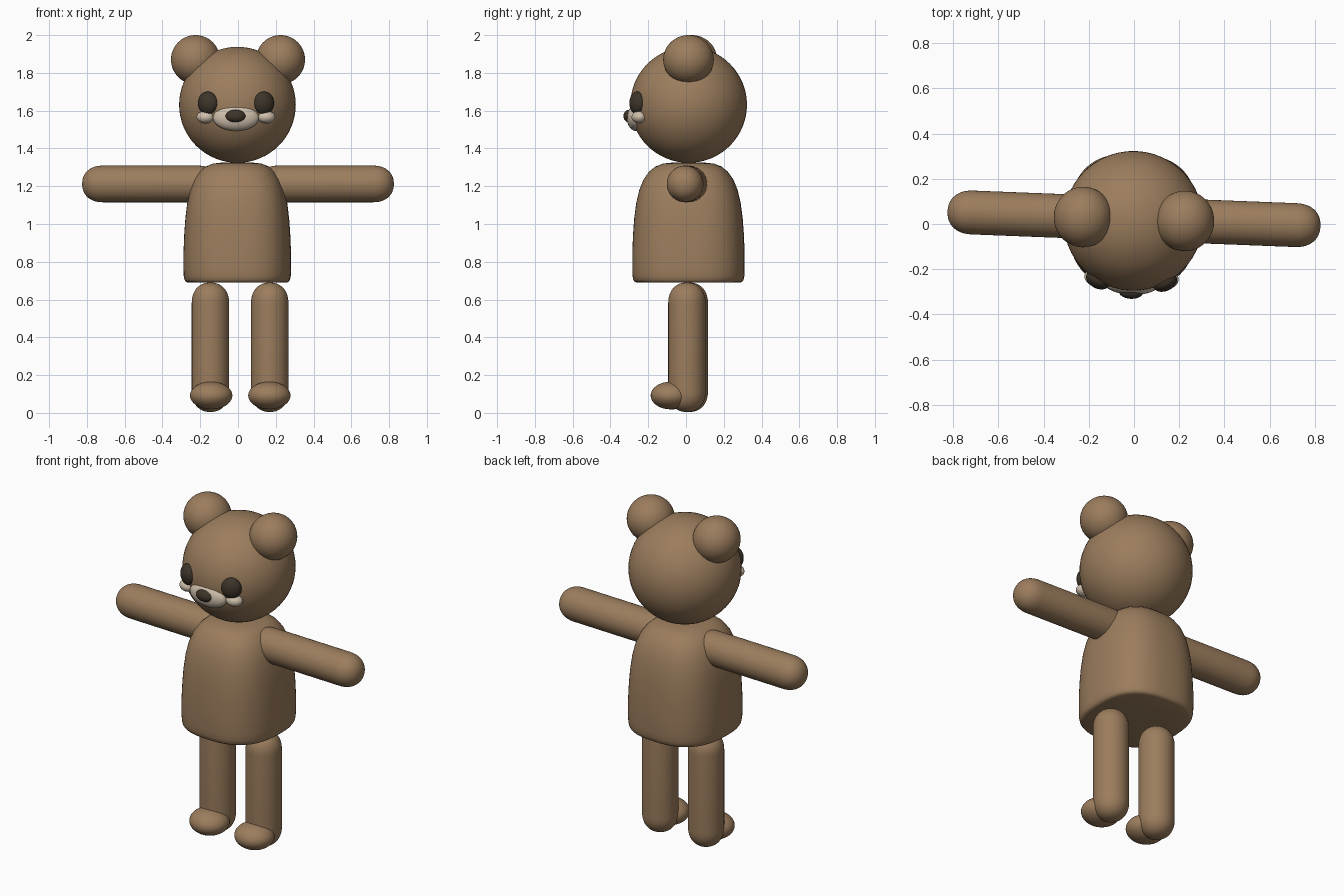
import bpy, bmesh, math
from mathutils import Matrix, Vector

cube = bpy.data.objects.get("Cube")
if cube:
    bpy.data.objects.remove(cube, do_unlink=True)

TURN = -0.039  # slight twist of the whole figure


def material(name, rgb):
    mat = bpy.data.materials.new(name)
    mat.use_nodes = True
    mat.diffuse_color = (*rgb, 1)
    mat.node_tree.nodes["Principled BSDF"].inputs["Base Color"].default_value = (*rgb, 1)
    return mat


BROWN = material("brown fur", (0.33, 0.205, 0.11))
CREAM = material("cream muzzle", (0.62, 0.52, 0.41))
DARK = material("dark brown", (0.047, 0.035, 0.023))


def finish(bm, name, mat, matrix):
    bmesh.ops.recalc_face_normals(bm, faces=bm.faces)
    mesh = bpy.data.meshes.new(name)
    bm.to_mesh(mesh)
    bm.free()
    mesh.materials.append(mat)
    for face in mesh.polygons:
        face.use_smooth = True
    obj = bpy.data.objects.new(name, mesh)
    obj.matrix_world = matrix
    bpy.context.collection.objects.link(obj)
    return obj


def ellipsoid(name, mat, centre, radii, yaw=TURN):
    bm = bmesh.new()
    bmesh.ops.create_uvsphere(bm, u_segments=48, v_segments=32, radius=1)
    place = Matrix.Translation(centre) @ Matrix.Rotation(yaw, 4, "Z")
    bmesh.ops.scale(bm, vec=Vector(radii), verts=bm.verts)
    return finish(bm, name, mat, place)


def loft(name, mat, profile, matrix, rx, ry, power=2, sides=64):
    """Stack rounded rings given as (scale, height), closed at both ends."""
    def bend(v):
        return math.copysign(abs(v) ** (2 / power), v)

    bm = bmesh.new()
    rings = []
    for scale, z in profile:
        ring = []
        for i in range(sides):
            a = math.tau * i / sides
            ring.append(bm.verts.new((rx * scale * bend(math.cos(a)),
                                      ry * scale * bend(math.sin(a)), z)))
        rings.append(ring)
    for low, high in zip(rings, rings[1:]):
        for i in range(sides):
            j = (i + 1) % sides
            bm.faces.new((low[i], low[j], high[j], high[i]))
    bm.faces.new(rings[0][::-1])
    bm.faces.new(rings[-1])
    return finish(bm, name, mat, matrix)


def capsule(name, start, end, radius, cap):
    """Limb with full, rounded ends."""
    start, end = Vector(start), Vector(end)
    length = (end - start).length
    curve = []
    for i in range(13):
        a = math.pi / 2 * i / 12
        curve.append((max(math.sin(a), 0.02) ** 0.9, cap * (1 - math.cos(a) ** 0.9)))
    profile = curve + [(s, length - z) for s, z in reversed(curve)]
    turn = (end - start).to_track_quat("Z", "Y").to_matrix().to_4x4()
    return loft(name, BROWN, profile, Matrix.Translation(start) @ turn, radius, radius)


# Torso: flat base with a soft rim, narrowing to domed shoulders
torso_profile = [(0.5, 0.69), (0.92, 0.69), (0.955, 0.694), (0.98, 0.704),
                 (0.995, 0.725), (1, 0.76), (1, 0.85), (0.985, 0.95),
                 (0.965, 1.03), (0.93, 1.11), (0.875, 1.18), (0.8, 1.235),
                 (0.7, 1.277), (0.59, 1.304), (0.45, 1.32), (0.25, 1.326)]
torso = loft("torso", BROWN, torso_profile,
             Matrix.Translation((-0.004, 0.013, 0)) @ Matrix.Rotation(TURN, 4, "Z"),
             0.284, 0.297, power=2.6)
torso.select_set(True)
bpy.context.view_layer.objects.active = torso
bpy.ops.object.shade_smooth_by_angle(angle=math.radians(50))

# Head
ellipsoid("head", BROWN, (-0.003, 0.014, 1.631), (0.309, 0.309, 0.307))

# Paired parts
for side, label in ((-1, "right"), (1, "left")):
    def at(x, y, z, mid=0.0):
        """Mirror a point across the figure, following its slight twist."""
        return (mid + side * x, y + TURN * side * x, z)

    ellipsoid(label + "_ear", BROWN, at(0.225, 0.022, 1.87), (0.13, 0.134, 0.13))
    capsule(label + "_arm", at(0.1, 0.023, 1.212), at(0.825, 0.023, 1.212), 0.097, 0.11)
    capsule(label + "_leg", at(0.157, 0.011, 0.005, 0.011),
            at(0.157, 0.011, 0.69, 0.011), 0.099, 0.11)
    ellipsoid(label + "_foot", BROWN, at(0.154, -0.075, 0.092, 0.012),
              (0.112, 0.106, 0.073))
    ellipsoid(label + "_eye", DARK, at(0.148, -0.252, 1.64, -0.011),
              (0.056, 0.039, 0.061), TURN + side * 0.45)
    ellipsoid(label + "_cheek", CREAM, at(0.162, -0.243, 1.566, -0.011),
              (0.047, 0.038, 0.033), TURN + side * 0.3)

# Muzzle and nose
ellipsoid("muzzle", CREAM, (-0.011, -0.265, 1.562), (0.121, 0.048, 0.069))
ellipsoid("nose", DARK, (-0.013, -0.3, 1.571), (0.054, 0.031, 0.034))
